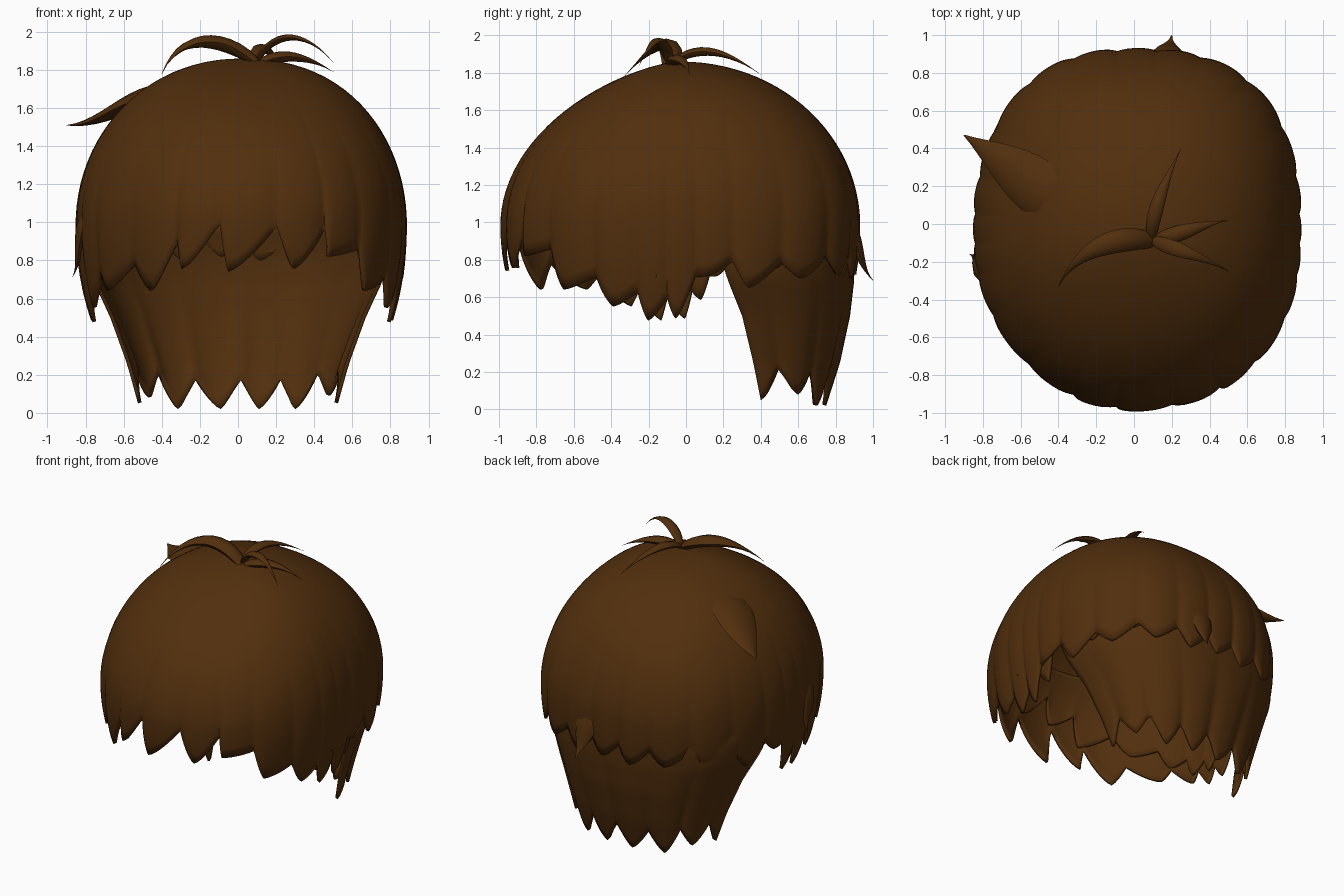
import bpy, math
from mathutils import Vector

if "Cube" in bpy.data.objects:
    bpy.data.objects.remove(bpy.data.objects["Cube"])

brown = bpy.data.materials.new("chestnut brown")
brown.diffuse_color = (0.083, 0.028, 0.004, 1)
brown.use_nodes = True
brown.node_tree.nodes["Principled BSDF"].inputs["Base Color"].default_value = brown.diffuse_color


def make(name, verts, faces, thickness=0.0, angle=50):
    me = bpy.data.meshes.new(name)
    me.from_pydata(verts, [], faces)
    me.materials.append(brown)
    ob = bpy.data.objects.new(name, me)
    bpy.context.collection.objects.link(ob)
    bpy.ops.object.select_all(action='DESELECT')
    ob.select_set(True)
    bpy.context.view_layer.objects.active = ob
    bpy.ops.object.mode_set(mode='EDIT')
    bpy.ops.mesh.select_all(action='SELECT')
    bpy.ops.mesh.remove_doubles(threshold=0.0005)
    bpy.ops.mesh.normals_make_consistent(inside=False)
    bpy.ops.object.mode_set(mode='OBJECT')
    if thickness:
        m = ob.modifiers.new("thickness", 'SOLIDIFY')
        m.thickness = thickness
        m.offset = -1
    bpy.ops.object.shade_smooth_by_angle(angle=math.radians(angle))
    return ob


def grid(cols, rows, closed):
    n = cols if closed else cols - 1
    return [(i * rows + j, i * rows + j + 1, (i + 1) % cols * rows + j + 1, (i + 1) % cols * rows + j)
            for i in range(n) for j in range(rows - 1)]


def lerp(table, z):
    for (z0, v0), (z1, v1) in zip(table, table[1:]):
        if z <= z1:
            k = max(0, (z - z0) / (z1 - z0))
            return v0 + (v1 - v0) * k
    return table[-1][1]


def teeth(tips, depth, steps, period=None):
    """Columns of a jagged rim: (position, rim height, 0 at tip to 1 at notch)."""
    out = []
    n = len(tips)
    for i in range(n if period else n - 1):
        a0, z0 = tips[i]
        a1, z1 = tips[(i + 1) % n]
        if a1 < a0:
            a1 += period
        front = max(0, 1 - abs((a0 + a1) / 2) / 50)
        notch = (z0 + z1) / 2 + depth + (0.16 * front if period else 0)
        for k in range(2 * steps):
            f = k / steps
            u = f if f <= 1 else 2 - f
            base = z0 if f <= 1 else z1
            out.append((a0 + (a1 - a0) * f / 2, base + (notch - base) * u ** 1.35, u))
    if not period:
        out.append((*tips[-1], 0))
    return out


def dome(ang, t, scale):
    """Head-shaped dome: flatter brow, fuller sides, squarer towards the back right."""
    sx, cy = math.sin(ang), math.cos(ang)
    n = 2.27 + 0.13 * sx - 0.2 * cy
    n = 2 + (n - 2) * max(0, math.sin(t))
    square = (abs(sx) ** n + abs(cy) ** n) ** (-1 / n)
    power = 1 + (0.33 * cy * cy if cy > 0 else 0) - (0.12 if sx > 0 else 0.03) * sx * sx
    r = max(0, math.sin(t)) ** power * scale * square
    z = 1 + math.cos(t) * (0.86 * scale if t < math.pi / 2 else 1.15)
    return 0.017 + 0.868 * r * sx, -0.03 - 0.957 * r * cy, z


def shell(name, tips, depth, scale, t0, rows, sway):
    """Dome layer whose lower rim is cut into pointed locks."""
    cols = teeth(tips, depth, 7, 360)
    verts = []
    for a, rim, u in cols:
        t1 = math.acos((rim - 1) / 1.15)
        front = max(0, math.cos(math.radians(a)))
        for j in range(rows):
            s = j / (rows - 1)
            t = t0 + (t1 - t0) * s
            ang = math.radians(a - sway * (0.4 + front) * (1 - u) * s ** 6)
            x, y, z = dome(ang, t, scale)
            bump = 1 + 0.025 * (1 - u * u) * s ** 4 - 0.012 * s ** 2
            verts.append((x * bump, y * bump, z))
    make(name, verts, grid(len(cols), rows, True), 0.02)


# Main cap: fringe, temple locks, ear gap and back layer
temple = [(53, .64), (70, .55), (81, .475), (90, .485), (100, .71)]
back = [(114, .65), (132, .70), (150, .72), (166, .70)]
side = temple + back
tips = ([(-a, z) for a, z in reversed(side)]
        + [(-30, .64), (-16, .755), (1, .74), (24, .755), (36, .82)] + side + [(180, .72)])
shell("main_hair_cap", tips, 0.11, 1.0, 0.0, 30, 4)

# Under layer, hidden behind the fringe and filling notches at the sides
under = [(a + 6, z + 0.1 + 0.2 * max(0, math.cos(math.radians(a)))) for a, z in tips]
shell("under_layer", under, 0.08, 0.965, 1.1, 14, -3)

# Nape: curved panel behind the ears, flush with the back layer, jagged at the bottom
half_width = [(0, .50), (.25, .575), (.5, .67), (.7, .765), (.85, .80), (1.0, .80)]
back_y = [(0, .73), (.25, .82), (.5, .88), (.7, .905), (.85, .90), (1.0, .86)]
edge_y = [(0, .41), (.25, .36), (.5, .30), (.7, .22), (1.0, .13)]
nape_tips = [(0, .05), (28, .09), (57, .02), (80, .02), (98, .02), (125, .02), (150, .08), (180, .05)]
cols = teeth(nape_tips, 0.15, 6)
rows = 18
verts = []
for a, rim, u in cols:
    for j in range(rows):
        s = j / (rows - 1)
        z = 1.0 + (rim - 1.0) * s
        c, n = math.cos(math.radians(a)), math.sin(math.radians(a))
        b = 1 + 0.04 * (1 - u * u) * s ** 2 - 0.02 * s
        y0 = lerp(edge_y, z)
        verts.append((lerp(half_width, z) * b * math.copysign(abs(c) ** 0.88, c),
                      y0 + (lerp(back_y, z) * b - y0) * abs(n) ** 0.88, z))
make("nape_hair", verts, grid(len(cols), rows, False), 0.02)


def lock(name, pts, width, thick, base=0.35, up=(0, 0, 1)):
    """Tapered leaf-shaped strand along a cubic Bezier path."""
    p = [Vector(q) for q in pts]
    n, sides = 14, 8
    verts = []
    for i in range(n):
        t = i / (n - 1)
        q = 1 - t
        pos = q**3 * p[0] + 3 * q * q * t * p[1] + 3 * q * t * t * p[2] + t**3 * p[3]
        tan = (q * q * (p[1] - p[0]) + 2 * q * t * (p[2] - p[1]) + t * t * (p[3] - p[2])).normalized()
        across = tan.cross(Vector(up)).normalized()
        over = across.cross(tan)
        w = max(0.02, (base + (1 - base) * math.sin(math.pi * min(1, t * 1.1) ** 0.8)) * (1 - t ** 3))
        for k in range(sides):
            g = 2 * math.pi * k / sides
            verts.append(pos + across * math.cos(g) * width * w + over * math.sin(g) * thick * w)
    faces = [(i * sides + k, i * sides + (k + 1) % sides, (i + 1) * sides + (k + 1) % sides, (i + 1) * sides + k)
             for i in range(n - 1) for k in range(sides)]
    faces += [tuple(range(sides)), tuple(range((n - 1) * sides, n * sides))]
    make(name, verts, faces)


# Loose strands springing from the crown
lock("crown_strand_left", [(.13, -.10, 1.81), (-.05, -.04, 1.98), (-.30, -.12, 2.02), (-.40, -.33, 1.78)], .065, .04)
lock("crown_strand_right", [(.09, -.08, 1.83), (.17, -.12, 2.0), (.34, -.16, 2.03), (.50, -.25, 1.84)], .042, .02)
lock("crown_strand_side", [(.09, -.09, 1.82), (.2, -.07, 1.90), (.36, .0, 1.88), (.50, .02, 1.79)], .045, .03)
lock("crown_strand_back", [(.09, -.10, 1.83), (.09, .05, 1.97), (.16, .22, 1.92), (.25, .40, 1.79)], .04, .025)

# Flicked-out lock on the left and the upturned tip at the back
lock("flicked_side_lock", [(-.33, .06, 1.68), (-.52, .20, 1.71), (-.68, .33, 1.51), (-.90, .47, 1.51)], .155, .05, 0.7,
     (-.5, .1, 1))
lock("back_flick", [(.16, .78, 1.12), (.17, .92, .98), (.18, .91, .78), (.20, 1.0, .69)], .10, .04, 0.4, (0, 1, .2))

# Small flared tips in front of the ears
for label, sx in (("left", -1), ("right", 1)):
    lock("ear_flick_" + label, [(sx * .74, -.24, 1.12), (sx * .86, -.24, .98), (sx * .81, -.19, .82), (sx * .87, -.16, .71)],
         .08, .035, 0.4, (sx, 0, .2))
